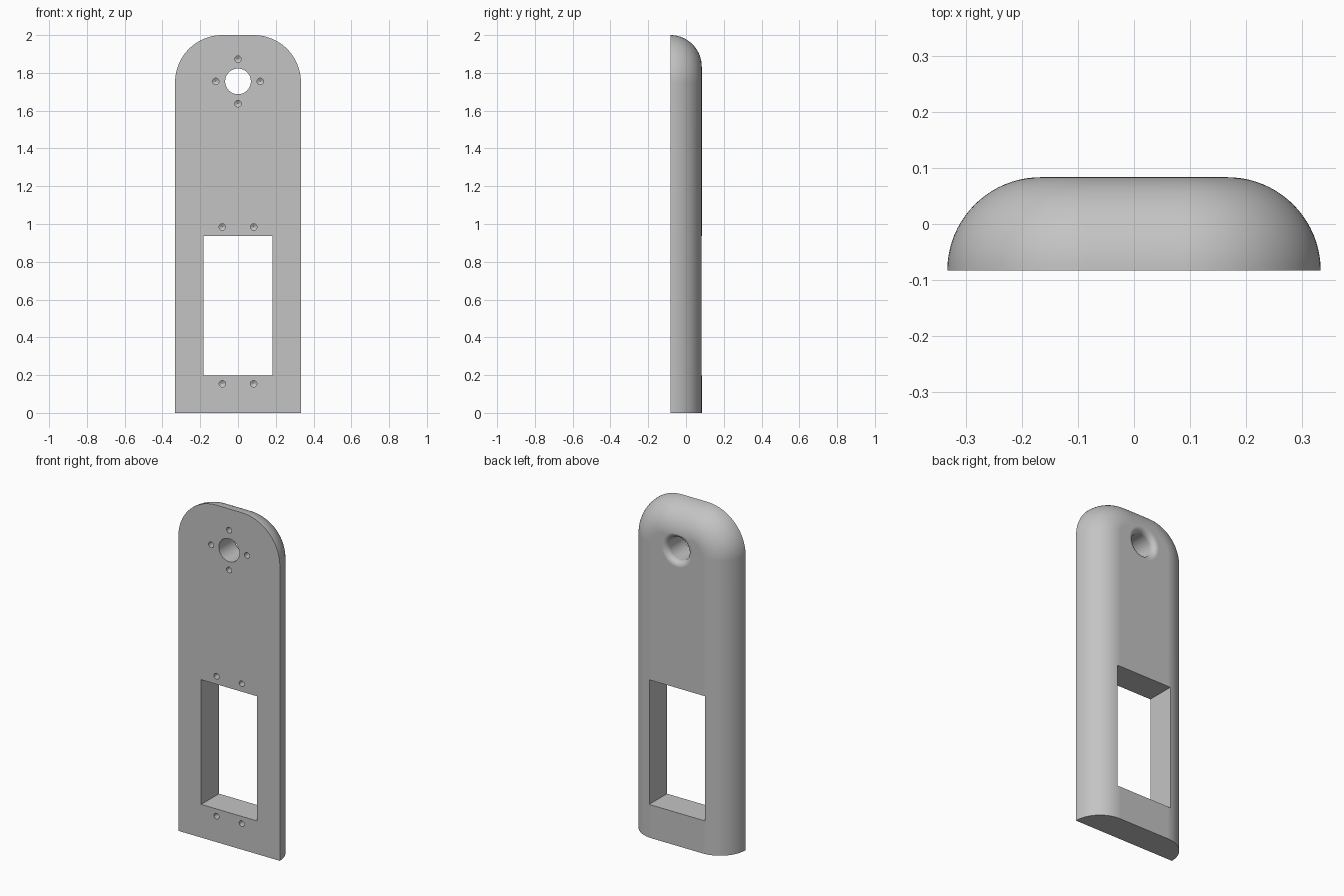
import bpy, bmesh
from math import pi, sin, cos, radians

if "Cube" in bpy.data.objects:
    bpy.data.objects.remove(bpy.data.objects["Cube"], do_unlink=True)

HALF_W, HEIGHT, FRONT, DEPTH, CORNER = 0.333, 2.0, -0.0833, 0.1667, 0.25
BACK = FRONT + DEPTH

grey = bpy.data.materials.new("plain grey")
grey.use_nodes = True
grey.diffuse_color = (0.55, 0.55, 0.55, 1)
grey.node_tree.nodes["Principled BSDF"].inputs["Base Color"].default_value = grey.diffuse_color


def finish(name, bm):
    bmesh.ops.recalc_face_normals(bm, faces=bm.faces)
    mesh = bpy.data.meshes.new(name)
    bm.to_mesh(mesh)
    bm.free()
    mesh.materials.append(grey)
    obj = bpy.data.objects.new(name, mesh)
    bpy.context.collection.objects.link(obj)
    return obj


def loft(name, rings):
    """Skin closed rings of points and cap both ends."""
    bm = bmesh.new()
    loops = [[bm.verts.new(p) for p in ring] for ring in rings]
    n = len(loops[0])
    for a, b in zip(loops, loops[1:]):
        for i in range(n):
            j = (i + 1) % n
            bm.faces.new((a[i], a[j], b[j], b[i]))
    bm.faces.new(loops[0])
    bm.faces.new(loops[-1])
    return finish(name, bm)


def outline(inset, y, steps=24):
    """Plate outline with two rounded top corners."""
    w, r = HALF_W - inset, CORNER - inset
    right = [(w - r + r * cos(a), y, HEIGHT - CORNER + r * sin(a))
             for a in (pi / 2 * i / steps for i in range(steps + 1))]
    left = [(-x, y, z) for x, y, z in reversed(right)]
    return [(w, y, 0)] + right + left + [(-w, y, 0)]


def turned(name, x, z, profile, sides):
    """Round cutter along y from (radius, y) pairs."""
    return loft(name, [[(x + r * cos(2 * pi * i / sides), y, z + r * sin(2 * pi * i / sides))
                        for i in range(sides)] for r, y in profile])


# Body: flat front, quarter-round back edge
arc = [pi / 2 * i / 20 for i in range(21)]
body = loft("mounting_plate", [outline(DEPTH * (1 - cos(t)), FRONT + DEPTH * sin(t)) for t in arc])

# Rectangular window
x, low, high = 0.183, 0.197, 0.937
cutters = [loft("window_cutter", [[(-x, y, low), (x, y, low), (x, y, high), (-x, y, high)]
                                  for y in (-0.2, 0.2)])]

# Round opening with a flared back rim
HOLE_Z, HOLE_R, FLARE = 1.755, 0.068, 0.033
flare = [(HOLE_R + FLARE * (1 - cos(t)), BACK - FLARE + FLARE * sin(t))
         for t in (pi / 2 * i / 8 for i in range(9))]
cutters.append(turned("opening_cutter", 0, HOLE_Z,
                      [(HOLE_R, -0.2)] + flare + [(HOLE_R + FLARE, 0.2)], 64))

# Blind pilot holes with drill-point ends
spots = [(0, HOLE_Z + 0.118), (0, HOLE_Z - 0.118), (0.118, HOLE_Z), (-0.118, HOLE_Z)]
spots += [(sx * 0.083, z) for sx in (-1, 1) for z in (0.154, 0.984)]
for px, pz in spots:
    cutters.append(turned("pilot_hole_cutter", px, pz,
                          [(0.017, -0.2), (0.017, FRONT + 0.06), (0.0005, FRONT + 0.07)], 24))

# Cut all openings
bpy.context.view_layer.objects.active = body
body.select_set(True)
for cutter in cutters:
    mod = body.modifiers.new("cut", "BOOLEAN")
    mod.operation, mod.solver, mod.object = "DIFFERENCE", "EXACT", cutter
    bpy.ops.object.modifier_apply(modifier=mod.name)
    bpy.data.objects.remove(cutter, do_unlink=True)

# Smooth curved walls, crisp edges
bpy.ops.object.shade_smooth_by_angle(angle=radians(30))
weighted = body.modifiers.new("weighted normals", "WEIGHTED_NORMAL")
weighted.keep_sharp = True
